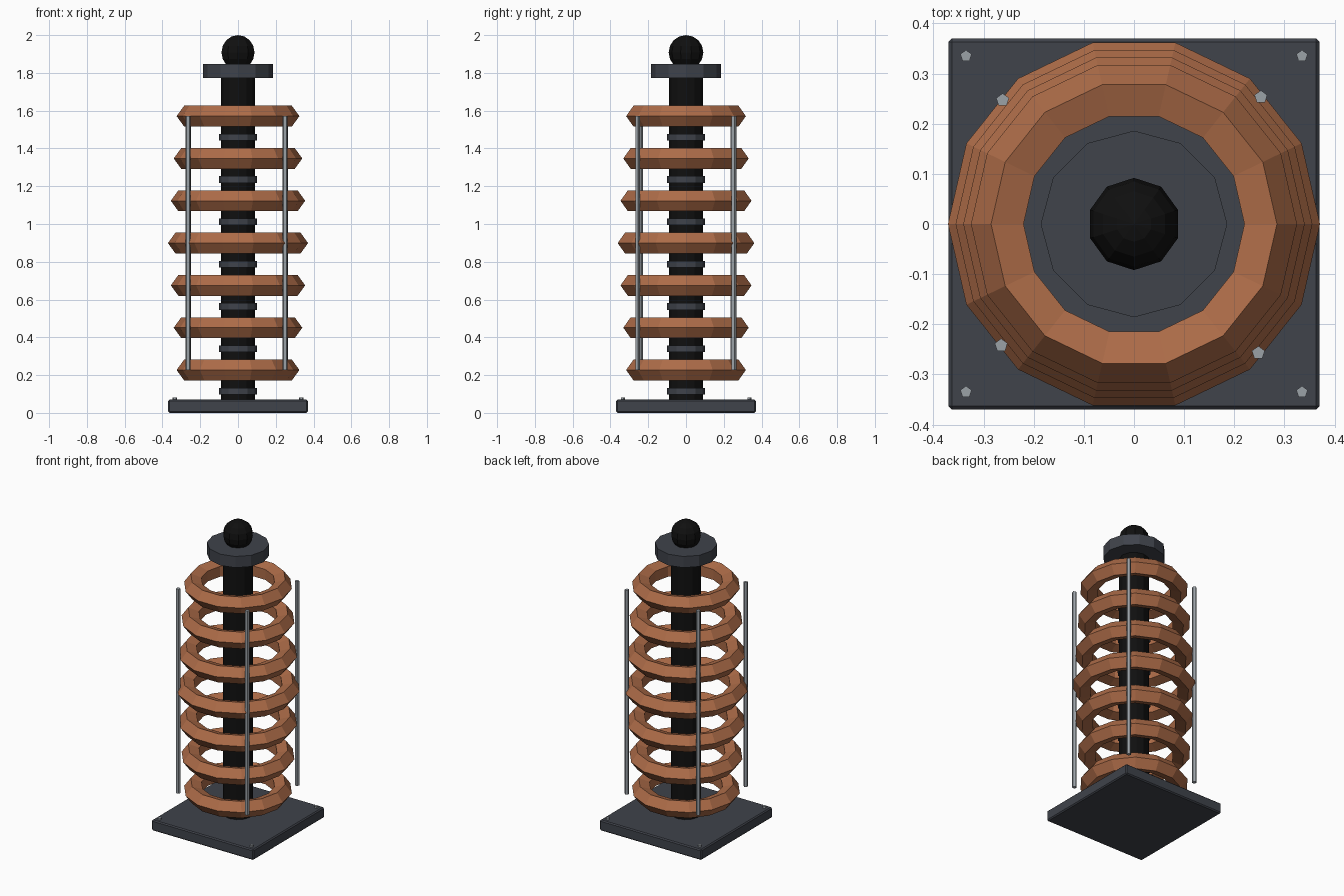
import bpy
from math import radians

if "Cube" in bpy.data.objects:
    bpy.data.objects.remove(bpy.data.objects["Cube"])


def material(name, r, g, b):
    m = bpy.data.materials.new(name)
    m.diffuse_color = (r, g, b, 1)
    m.use_nodes = True
    m.node_tree.nodes["Principled BSDF"].inputs["Base Color"].default_value = m.diffuse_color
    return m


COPPER = material("copper", 0.42, 0.15, 0.065)
SLATE = material("slate", 0.05, 0.056, 0.07)
BLACK = material("black", 0.005, 0.005, 0.005)
STEEL = material("steel", 0.33, 0.36, 0.39)


def finish(name, mat):
    o = bpy.context.object
    o.name = o.data.name = name
    o.data.materials.append(mat)
    return o


def cylinder(name, mat, sides, radius, z0, z1, x=0, y=0):
    bpy.ops.mesh.primitive_cylinder_add(vertices=sides, radius=radius, depth=z1 - z0,
                                        location=(x, y, (z0 + z1) / 2))
    return finish(name, mat)


# Square base plate with a small chamfer
bpy.ops.mesh.primitive_cube_add(size=1, location=(0, 0, 0.035))
base = finish("base_plate", SLATE)
base.scale = (0.74, 0.74, 0.07)
bpy.ops.object.transform_apply(location=False, rotation=False, scale=True)
bevel = base.modifiers.new("chamfer", 'BEVEL')
bevel.width = 0.007
bevel.segments = 1

# Corner bolts
for sx in (-1, 1):
    for sy in (-1, 1):
        cylinder("base_bolt", STEEL, 5, 0.012, 0.06, 0.082, sx * 0.335, sy * 0.335)

# Central core, top cap and ball tip
cylinder("core_rod", BLACK, 12, 0.09, 0.06, 1.80)
cylinder("top_cap", SLATE, 12, 0.186, 1.772, 1.846)
bpy.ops.mesh.primitive_uv_sphere_add(segments=10, ring_count=8, radius=0.092,
                                     location=(0, 0, 1.908))
finish("ball_tip", BLACK)

# Coil rings bulging towards the middle, each with a spacer collar below it
for i in range(7):
    z = 0.227 + 0.224 * i
    major = 0.313 - 0.0153 * abs(i - 3)
    bpy.ops.mesh.primitive_torus_add(major_segments=14, minor_segments=5,
                                     major_radius=major, minor_radius=0.058,
                                     location=(0, 0, z))
    finish("coil_ring", COPPER)
    cylinder("spacer_collar", SLATE, 12, 0.1, z - 0.129, z - 0.094)

# Four slim support posts, slightly uneven in placement
for x, y in ((0.253, 0.253), (-0.262, 0.247), (-0.265, -0.242), (0.248, -0.257)):
    cylinder("support_post", STEEL, 5, 0.0135, 0.227, 1.571, x, y)
